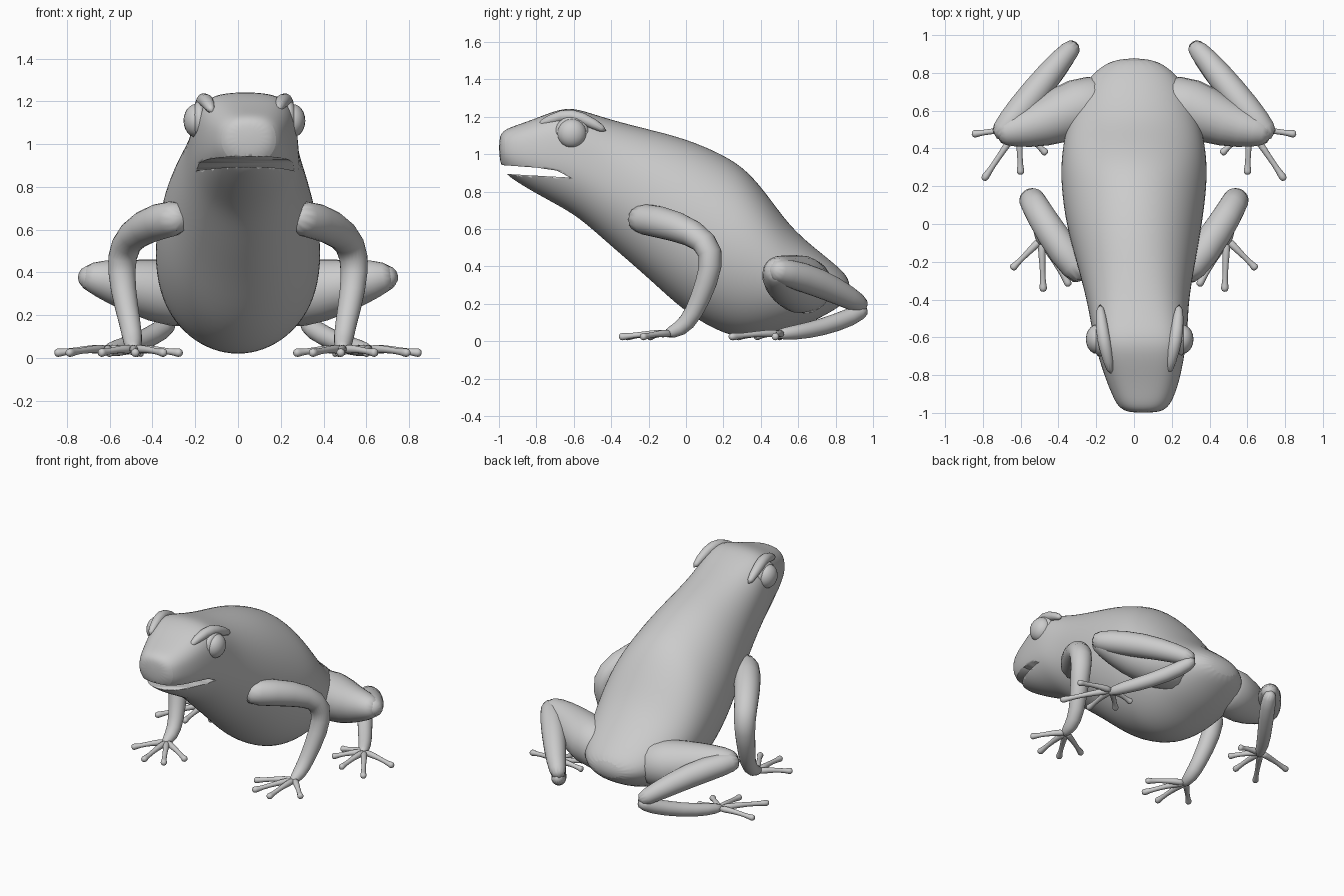
import bpy, bmesh, math
from mathutils import Vector, Matrix

if "Cube" in bpy.data.objects:
    bpy.data.objects.remove(bpy.data.objects["Cube"])

SIDES = 20
skin = bpy.data.materials.new("grey skin")
skin.use_nodes = True
GREY = (0.6, 0.6, 0.6, 1)
skin.diffuse_color = GREY
skin.node_tree.nodes["Principled BSDF"].inputs["Base Color"].default_value = GREY


def finish(name, bm, levels=0):
    """Turn a bmesh into a smooth, coloured object."""
    bmesh.ops.recalc_face_normals(bm, faces=bm.faces)
    mesh = bpy.data.meshes.new(name)
    bm.to_mesh(mesh)
    bm.free()
    mesh.materials.append(skin)
    for face in mesh.polygons:
        face.use_smooth = True
    obj = bpy.data.objects.new(name, mesh)
    bpy.context.collection.objects.link(obj)
    if levels:
        obj.modifiers.new("smooth", "SUBSURF").levels = levels
        obj.modifiers["smooth"].render_levels = levels
    return obj


def loft(name, rings, levels=1):
    """Skin a list of closed rings and cap both ends."""
    bm = bmesh.new()
    loops = [[bm.verts.new(p) for p in ring] for ring in rings]
    for a, b in zip(loops, loops[1:]):
        for i in range(len(a)):
            j = (i + 1) % len(a)
            bm.faces.new((a[i], a[j], b[j], b[i]))
    bm.faces.new(loops[0])
    bm.faces.new(reversed(loops[-1]))
    return finish(name, bm, levels)


def tube(name, path, sides=12):
    """Round limb through (x, y, z, radius) points."""
    pts = [Vector(p[:3]) for p in path]
    rings, last = [], None
    for i, p in enumerate(pts):
        t = (pts[min(i + 1, len(pts) - 1)] - pts[max(i - 1, 0)]).normalized()
        u = last if last else t.orthogonal()
        u = (u - t * u.dot(t)).normalized()
        last, v, r = u, t.cross(u), path[i][3] * 1.05
        angles = [math.tau * k / sides for k in range(sides)]
        rings.append([p + (u * math.cos(a) + v * math.sin(a)) * r for a in angles])
    return loft(name, rings)


def ellipsoid(name, centre, size):
    bm = bmesh.new()
    matrix = Matrix.Translation(centre) @ Matrix.Diagonal((*size, 1))
    bmesh.ops.create_uvsphere(bm, u_segments=20, v_segments=12, radius=1, matrix=matrix)
    return finish(name, bm)


def power(value, n):
    return math.copysign(abs(value) ** (2 / n), value)


def section(y, cx, w, top, bottom, n):
    """Cross-section: squarish back, round belly."""
    mid, half, ring = (top + bottom) / 2, (top - bottom) / 2, []
    for k in range(SIDES):
        a = math.tau * k / SIDES
        m = n if math.sin(a) > 0 else 2
        ring.append((cx + 1.03 * w * power(math.cos(a), m), y,
                     mid + 1.02 * half * power(math.sin(a), m)))
    return ring


# Body and head: y, centre x, half width, top, bottom, squareness
sections = [
    (-1, .05, .07, 1.09, .98, 2.2), (-.975, .05, .13, 1.13, .9, 2.5),
    (-.9, .05, .165, 1.155, .85, 2.8), (-.8, .045, .2, 1.19, .79, 3),
    (-.65, .035, .235, 1.25, .71, 3.4), (-.55, .03, .25, 1.23, .645, 3),
    (-.4, .02, .265, 1.18, .51, 2.5), (-.2, .01, .31, 1.13, .34, 2.2),
    (0, 0, .355, 1.08, .15, 2.1), (.2, 0, .38, .995, .04, 2),
    (.33, 0, .38, .91, .015, 2), (.45, 0, .365, .76, .03, 2),
    (.55, 0, .34, .62, .06, 2), (.67, 0, .3, .51, .1, 2),
    (.8, 0, .22, .41, .17, 2), (.88, 0, .1, .33, .23, 2),
]
body = loft("body", [section(*s) for s in sections], 2)

# Open mouth, cut with a thin wedge
wedge = [(-1.1, .95), (-1.1, .902), (-.8, .885), (-.62, .875), (-.69, .912), (-.8, .928)]
cutter = loft("mouth_cutter", [[(x, y, z) for y, z in wedge] for x in (-.6, .6)], 0)
cutter.hide_render = True
cutter.hide_viewport = True
cut = body.modifiers.new("mouth", "BOOLEAN")
cut.object, cut.operation, cut.solver = cutter, "DIFFERENCE", "EXACT"
bpy.context.view_layer.objects.active = body
body.select_set(True)
bpy.ops.object.shade_smooth_by_angle(angle=math.radians(40))
body.select_set(False)

# Limbs on the model's left, mirrored by the sign s
arm = [(.24, -.3, .66, .08), (.37, -.15, .645, .088), (.5, .05, .58, .075),
       (.55, .15, .48, .068), (.54, .115, .32, .06), (.5, .04, .14, .048),
       (.49, -.03, .06, .045), (.49, -.12, .035, .022)]
thigh = [(.1, .66, .29, .14), (.3, .62, .3, .165), (.5, .525, .335, .125),
         (.66, .49, .375, .085), (.73, .475, .385, .05)]
shin = [(.73, .45, .385, .05), (.66, .53, .37, .075), (.52, .7, .32, .08),
        (.38, .88, .23, .06), (.3, .96, .175, .045)]
ankle = [(.31, .97, .18, .035), (.35, .89, .13, .05), (.47, .72, .07, .045),
         (.57, .58, .045, .04), (.62, .47, .035, .025)]
palm, sole = (.49, -.08), (.61, .51)
fingers = [(.65, -.24), (.48, -.36), (.26, -.2), (.34, -.33)]
toes = [(.86, .475), (.8, .23), (.6, .26), (.46, .37), (.44, .5)]


def digits(side, s, kind, root, tips):
    """Slim digits with bulbous tips, fanned from one root."""
    for i, (x, y) in enumerate(tips):
        def at(t, z, r):
            return (s * (root[0] + (x - root[0]) * t), root[1] + (y - root[1]) * t, z, r)
        tube(f"{side}_{kind}_{i + 1}",
             [at(0, .04, .024), at(.3, .042, .02), at(.6, .035, .014),
              at(.85, .026, .016), at(.93, .024, .024), at(1, .024, .013)], 8)


for side, s in (("left", 1), ("right", -1)):
    for part, path in (("arm", arm), ("thigh", thigh), ("shin", shin), ("ankle", ankle)):
        tube(f"{side}_{part}", [(s * x, y, z, r) for x, y, z, r in path])
    digits(side, s, "finger", palm, fingers)
    digits(side, s, "toe", sole, toes)

    # Eye, lid, brow ridge and nostril
    eye_x = .03 + s * .225
    ellipsoid(f"{side}_eye", (eye_x, -.61, 1.11), (.06, .078, .078))
    ellipsoid(f"{side}_eyelid", (eye_x - s * .015, -.61, 1.112), (.04, .092, .09))
    brow = [(.15, -.8, 1.15, .02), (.18, -.66, 1.215, .035), (.2, -.56, 1.2, .035),
            (.21, -.42, 1.12, .02)]
    tube(f"{side}_brow", [(.03 + s * x, y, z, r) for x, y, z, r in brow])
    ellipsoid(f"{side}_nostril", (.05 + s * .11, -.945, 1.065), (.016, .016, .018))
